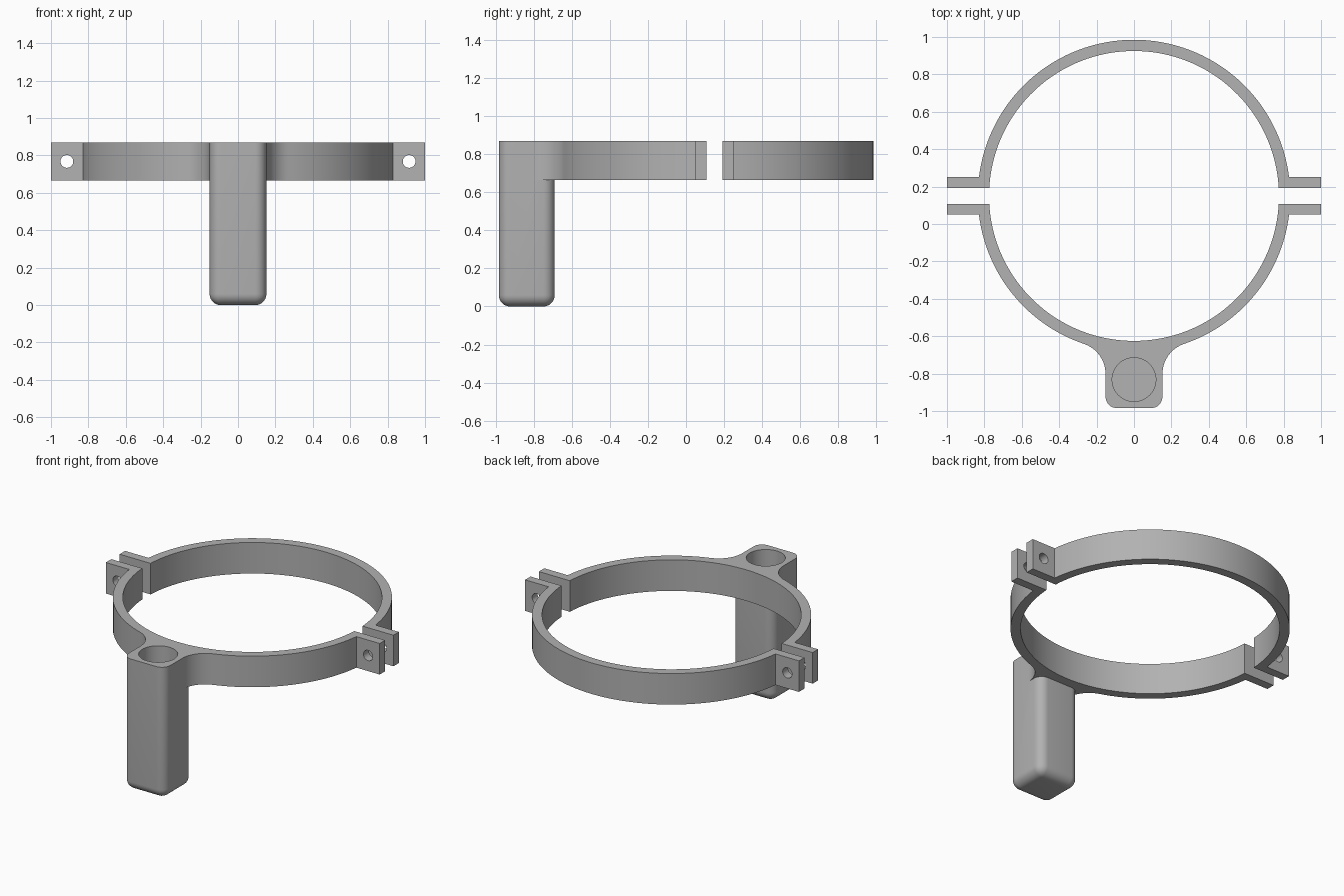
import bpy, bmesh, math
from mathutils import Vector

cube = bpy.data.objects.get("Cube")
if cube:
    bpy.data.objects.remove(cube, do_unlink=True)

CENTRE_Y = 0.15                  # axis of the clamp ring
R_IN, R_OUT = 0.775, 0.835
Z_LOW, Z_TOP = 0.665, 0.87       # height band of the ring
GAP, TAB = 0.043, 0.10           # near and far face of each tab, from the axis
HALF, FILLET = 0.152, 0.17       # half width of the post, web fillet radius
POST_BACK, POST_FRONT = -0.69, -0.984
ROUND = 0.06

grey = bpy.data.materials.new("light_grey")
grey.use_nodes = True
colour = (0.445, 0.445, 0.445, 1)
grey.diffuse_color = colour
grey.node_tree.nodes["Principled BSDF"].inputs["Base Color"].default_value = colour


def make(name, bm):
    bmesh.ops.recalc_face_normals(bm, faces=bm.faces)
    mesh = bpy.data.meshes.new(name)
    bm.to_mesh(mesh)
    bm.free()
    mesh.materials.append(grey)
    obj = bpy.data.objects.new(name, mesh)
    bpy.context.collection.objects.link(obj)
    return obj


def extrude(name, outline, z0, z1):
    bm = bmesh.new()
    face = bm.faces.new([bm.verts.new((x, y, z0)) for x, y in outline])
    out = bmesh.ops.extrude_face_region(bm, geom=[face])
    top = [v for v in out["geom"] if isinstance(v, bmesh.types.BMVert)]
    bmesh.ops.translate(bm, verts=top, vec=(0, 0, z1 - z0))
    return make(name, bm)


def cylinder(name, radius, depth, location, axis):
    bm = bmesh.new()
    bmesh.ops.create_cone(bm, cap_ends=True, segments=48, radius1=radius,
                          radius2=radius, depth=depth)
    obj = make(name, bm)
    obj.location = location
    obj.rotation_euler = Vector(axis).to_track_quat("Z", "Y").to_euler()
    obj.hide_render = True
    return obj


def apply_boolean(obj, other, operation):
    mod = obj.modifiers.new(operation, "BOOLEAN")
    mod.object, mod.operation, mod.solver = other, operation, "EXACT"
    bpy.context.view_layer.objects.active = obj
    bpy.ops.object.modifier_apply(modifier=mod.name)
    bpy.data.objects.remove(other, do_unlink=True)


def arc(cx, cy, r, a0, a1, n):
    return [(cx + r * math.cos(a0 + (a1 - a0) * i / n),
             cy + r * math.sin(a0 + (a1 - a0) * i / n)) for i in range(n + 1)]


def half_clamp(name, side, web):
    """Half ring with two bolt tabs; side is +1 for back, -1 for front."""
    a_in, a_out = math.asin(GAP / R_IN), math.asin(TAB / R_OUT)
    inner = arc(0, 0, R_IN, math.pi - a_in, a_in, 64)
    tab_r = [(1, GAP), (1, TAB)]
    if web:
        # Concave fillet tangent to the ring and to the side of the post
        fx = HALF + FILLET
        fy = math.sqrt((R_OUT + FILLET) ** 2 - fx ** 2)
        a_web = math.atan2(fy, fx)
        right = arc(0, 0, R_OUT, a_out, a_web, 28)
        right += arc(fx, fy, FILLET, a_web - math.pi, -math.pi, 12)[1:]
        outer = right + [(-x, y) for x, y in reversed(right)]
    else:
        outer = arc(0, 0, R_OUT, a_out, math.pi - a_out, 64)
    outline = inner + tab_r + outer + [(-1, TAB), (-1, GAP)]
    outline = [(x, CENTRE_Y + side * y) for x, y in outline]
    obj = extrude(name, outline, Z_LOW, Z_TOP)
    for sx in (-1, 1):
        hole = cylinder("bolt_hole_cutter", 0.034, 0.3,
                        (sx * 0.915, CENTRE_Y + side * 0.07, 0.768), (0, 1, 0))
        apply_boolean(obj, hole, "DIFFERENCE")
    return obj


def rounded_post():
    bm = bmesh.new()
    bmesh.ops.create_cube(bm, size=1)
    for v in bm.verts:
        v.co = (v.co.x * 2 * HALF,
                POST_BACK if v.co.y > 0 else POST_FRONT,
                Z_TOP if v.co.z > 0 else 0)
    edges = [e for e in bm.edges if min(v.co.z for v in e.verts) < 0.1]
    bmesh.ops.bevel(bm, geom=edges, offset=ROUND, segments=8, profile=0.5,
                    affect="EDGES")
    return make("post", bm)


# Back and front halves of the clamp
back = half_clamp("back_clamp", 1, False)
front = half_clamp("front_clamp_with_post", -1, True)

# Post with its blind socket, fused to the front half
apply_boolean(front, rounded_post(), "UNION")
socket = cylinder("socket_cutter", 0.117, 0.9, (0, -0.832, 0.10 + 0.45), (0, 0, 1))
apply_boolean(front, socket, "DIFFERENCE")

for obj in (back, front):
    bpy.ops.object.select_all(action="DESELECT")
    obj.select_set(True)
    bpy.context.view_layer.objects.active = obj
    bpy.ops.object.shade_smooth_by_angle(angle=math.radians(30))
